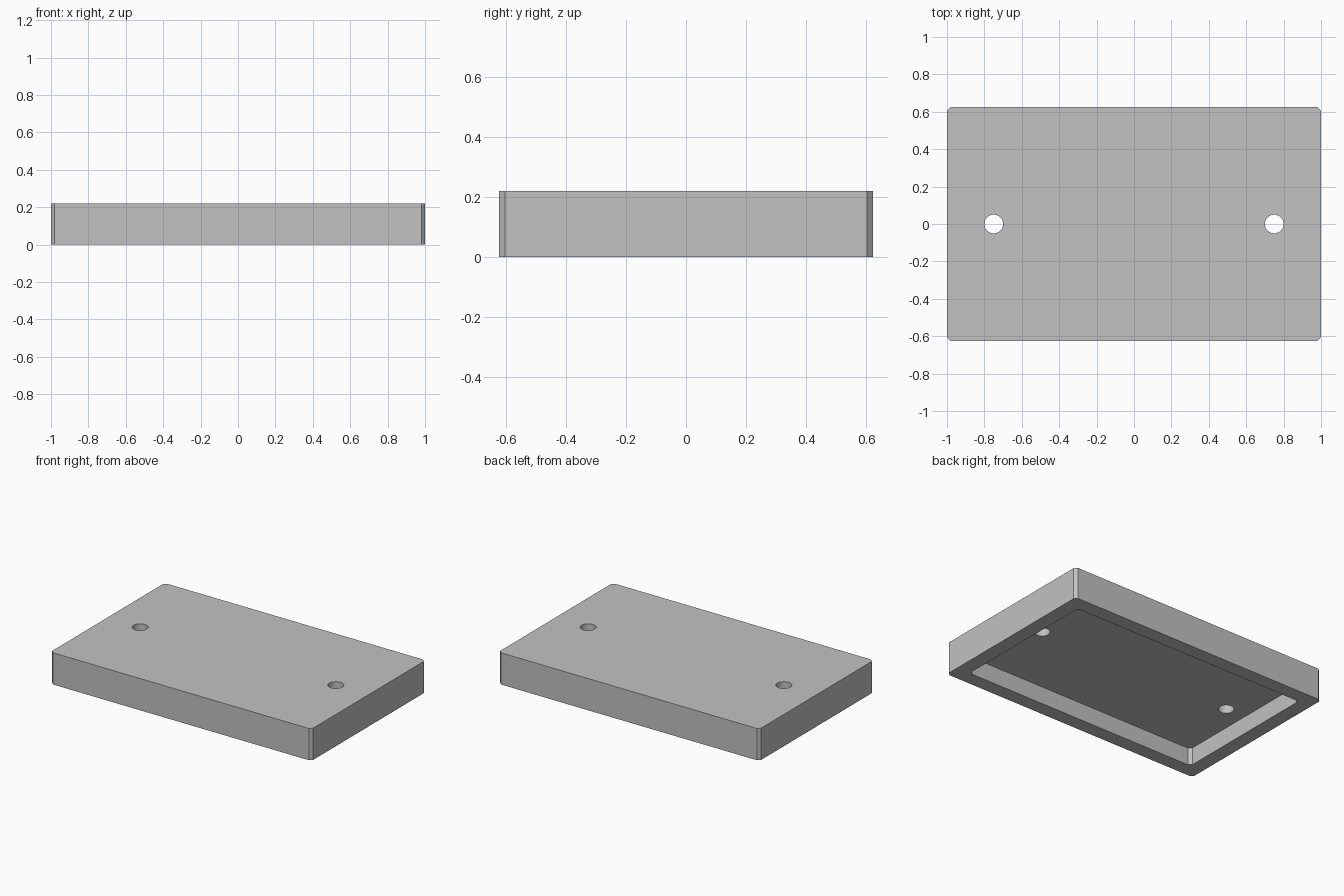
import bpy
import bmesh

LENGTH, WIDTH, HEIGHT = 2.0, 1.25, 0.22
WALL, CAVITY_DEPTH, CHAMFER = 0.1, 0.12, 0.02
HOLE_X, HOLE_RADIUS = 0.75, 0.05

if "Cube" in bpy.data.objects:
    bpy.data.objects.remove(bpy.data.objects["Cube"], do_unlink=True)

grey = bpy.data.materials.new("plain grey")
grey.use_nodes = True
grey.diffuse_color = (0.54, 0.54, 0.54, 1)
grey.node_tree.nodes["Principled BSDF"].inputs["Base Color"].default_value = grey.diffuse_color


def add_object(name, bm):
    mesh = bpy.data.meshes.new(name)
    bm.to_mesh(mesh)
    bm.free()
    mesh.materials.append(grey)
    obj = bpy.data.objects.new(name, mesh)
    bpy.context.collection.objects.link(obj)
    return obj


def chamfered_box(name, length, width, bottom, top):
    """Box whose four upright edges are chamfered."""
    bm = bmesh.new()
    bmesh.ops.create_cube(bm, size=1)
    bmesh.ops.scale(bm, vec=(length, width, top - bottom), verts=bm.verts)
    bmesh.ops.translate(bm, vec=(0, 0, (top + bottom) / 2), verts=bm.verts)
    upright = [e for e in bm.edges
               if abs(e.verts[0].co.z - e.verts[1].co.z) > 0.01]
    bmesh.ops.bevel(bm, geom=upright, offset=CHAMFER, segments=1, affect='EDGES')
    return add_object(name, bm)


def cylinder(name, x):
    bm = bmesh.new()
    bmesh.ops.create_cone(bm, cap_ends=True, segments=48, radius1=HOLE_RADIUS,
                          radius2=HOLE_RADIUS, depth=1)
    bmesh.ops.translate(bm, vec=(x, 0, 0), verts=bm.verts)
    return add_object(name, bm)


# Cover body with a chamfered outline
cover = chamfered_box("cover", LENGTH, WIDTH, 0, HEIGHT)

# Cutters: hollow underside and two screw holes
cutters = [chamfered_box("cavity_cutter", LENGTH - 2 * WALL, WIDTH - 2 * WALL,
                         -0.1, CAVITY_DEPTH)]
for side, sign in (("left", 1), ("right", -1)):
    cutters.append(cylinder(side + "_hole_cutter", sign * HOLE_X))

bpy.ops.object.select_all(action='DESELECT')
cover.select_set(True)
bpy.context.view_layer.objects.active = cover
for cutter in cutters:
    mod = cover.modifiers.new(cutter.name, 'BOOLEAN')
    mod.operation = 'DIFFERENCE'
    mod.solver = 'EXACT'
    mod.object = cutter
    cutter.hide_render = True
    bpy.ops.object.modifier_apply(modifier=mod.name)
for cutter in cutters:
    bpy.data.objects.remove(cutter, do_unlink=True)

# Round hole walls, crisp edges elsewhere
bpy.ops.object.shade_smooth_by_angle(angle=0.5)
